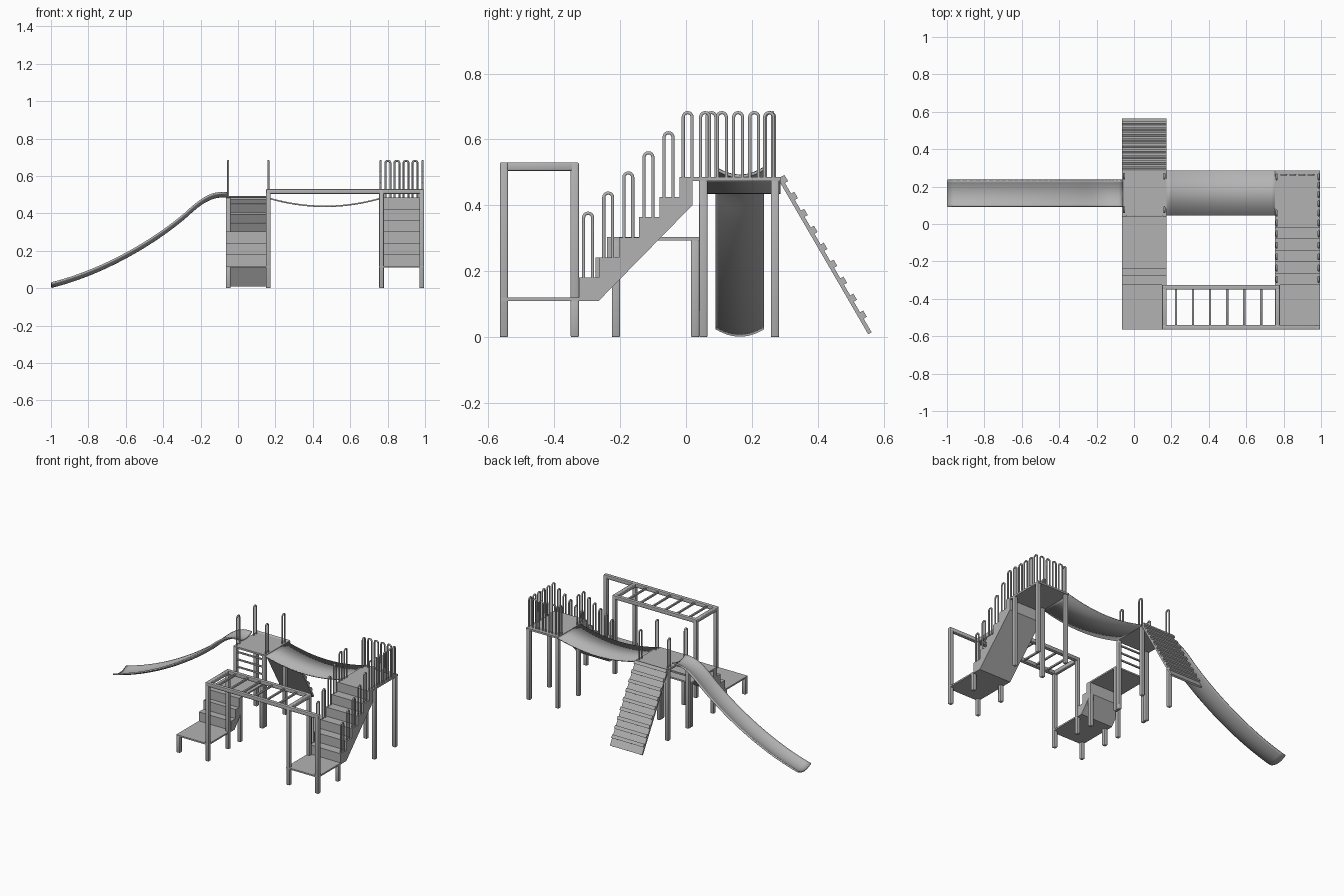
import bpy, bmesh, math
from mathutils import Vector
from mathutils.geometry import interpolate_bezier

if "Cube" in bpy.data.objects:
    bpy.data.objects.remove(bpy.data.objects["Cube"], do_unlink=True)

GREY = (0.45, 0.45, 0.45, 1)
paint = bpy.data.materials.new("plain_grey")
paint.use_nodes = True
paint.diffuse_color = GREY
paint.node_tree.nodes["Principled BSDF"].inputs["Base Color"].default_value = GREY


def finish(name, bm, smooth=False):
    bmesh.ops.recalc_face_normals(bm, faces=bm.faces)
    mesh = bpy.data.meshes.new(name)
    bm.to_mesh(mesh)
    bm.free()
    mesh.materials.append(paint)
    obj = bpy.data.objects.new(name, mesh)
    bpy.context.collection.objects.link(obj)
    if smooth:
        bpy.ops.object.select_all(action='DESELECT')
        bpy.context.view_layer.objects.active = obj
        obj.select_set(True)
        bpy.ops.object.shade_smooth_by_angle(angle=math.radians(50))
    return obj


def box(name, xs, ys, zs, bevel=0):
    bm = bmesh.new()
    bmesh.ops.create_cube(bm, size=1)
    for v in bm.verts:
        v.co = [(a + b) / 2 + c * (b - a) for (a, b), c in zip((xs, ys, zs), v.co)]
    if bevel:
        bmesh.ops.bevel(bm, geom=bm.edges[:], offset=bevel, segments=2,
                        profile=0.5, affect='EDGES')
    return finish(name, bm, bevel > 0)


def extrude_side(name, outline, x0, x1):
    """Side outline in (y, z), pulled across x."""
    bm = bmesh.new()
    face = bm.faces.new([bm.verts.new((x0, y, z)) for y, z in outline])
    new = bmesh.ops.extrude_face_region(bm, geom=[face])["geom"]
    bmesh.ops.translate(bm, vec=(x1 - x0, 0, 0),
                        verts=[v for v in new if isinstance(v, bmesh.types.BMVert)])
    return finish(name, bm)


T = 0.0125  # half width of a post


def post(name, x, y, top):
    box(name, (x - T, x + T), (y - T, y + T), (0, top), 0.004)


def beam(name, a, b, r=T):
    lo = [min(p, q) - r for p, q in zip(a, b)]
    hi = [max(p, q) + r for p, q in zip(a, b)]
    box(name, *zip(lo, hi), r * 0.3)


def hoop(name, x, y, z, along_x=False):
    """Tall narrow upside-down U rail."""
    curve = bpy.data.curves.new(name, 'CURVE')
    curve.dimensions = '3D'
    curve.bevel_depth = 0.0055
    curve.bevel_resolution = 1
    curve.use_fill_caps = True
    half, height = 0.0135, 0.182
    pts = [(-half, 0)]
    pts += [(-half * math.cos(i * math.pi / 8), height + half * math.sin(i * math.pi / 8))
            for i in range(9)]
    pts += [(half, 0)]
    spline = curve.splines.new('POLY')
    spline.points.add(len(pts) - 1)
    for p, (u, w) in zip(spline.points, pts):
        p.co = (x + u, y, z + w, 1) if along_x else (x, y + u, z + w, 1)
    spline.use_smooth = True
    curve.materials.append(paint)
    bpy.context.collection.objects.link(bpy.data.objects.new(name, curve))


def stairs(name, x0, x1, edges, end, foot, base=0.12, rise=0.061):
    outline = [(edges[0], base - 0.01)]
    for i, y in enumerate(edges):
        outline += [(y, base + i * rise), (y, base + (i + 1) * rise)]
    top = base + len(edges) * rise
    outline += [(end, top), (end, top - 0.085), (foot, base - 0.01)]
    extrude_side(name, outline, x0, x1)


LX, RX = (-0.065, 0.175), (0.755, 0.995)   # left-hand and right-hand towers
LP, RP = (-0.0525, 0.1625), (0.7675, 0.9825)  # their post lines
FRONT, BACK = -0.5525, -0.3375
DECK = 0.486

# Decks
box("slide_tower_deck", LX, (0.045, 0.287), (DECK - 0.012, DECK))
box("hoop_tower_deck", RX, (-0.02, 0.287), (DECK - 0.012, DECK))
box("slide_side_low_deck", LX, (-0.565, -0.32), (0.11, 0.12))
box("hoop_side_low_deck", RX, (-0.565, -0.32), (0.11, 0.12))
box("middle_deck", LX, (-0.24, 0.042), (0.294, 0.304))

# Tower, middle deck and low deck posts
for x in LP + RP:
    for y in (0.0525, 0.27):
        post("tower_post", x, y, DECK - 0.002)
for x in LP:
    for y in (-0.2125, 0.0275):
        post("middle_deck_post", x, y, 0.3)
for y in (FRONT, BACK):
    post("low_deck_post", LP[0], y, 0.118)
post("low_deck_post", RP[1], BACK, 0.118)

# Stairs
stairs("hoop_tower_stairs", *RX, [-0.325 + 0.061 * i for i in range(6)], 0.02, -0.265)
stairs("middle_deck_stairs", *LX, [-0.325, -0.275, -0.24], -0.2, -0.285)

# Ladder rungs from the middle deck up to the slide tower
for z in (0.35, 0.4, 0.45):
    beam("ladder_rung", (LP[0], 0.05, z), (LP[1], 0.05, z), 0.005)

# Overhead bars
TOP = 0.5175
for x, y in ((LP[1], FRONT), (LP[1], BACK), (RP[0], FRONT), (RP[0], BACK), (RP[1], FRONT)):
    post("overhead_bar_post", x, y, TOP + T)
beam("overhead_front_rail", (LP[1], FRONT, TOP), (RP[1], FRONT, TOP))
beam("overhead_back_rail", (LP[1], BACK, TOP), (RP[0], BACK, TOP))
for x in (LP[1], RP[0]):
    beam("overhead_end_rail", (x, FRONT, TOP), (x, BACK, TOP))
for i in range(6):
    x = 0.225 + 0.091 * i
    beam("overhead_rung", (x, FRONT, TOP), (x, BACK, TOP), 0.006)

# Hoop rails
for x in (LP[0], LP[1]):
    for y in (0.077, 0.255):
        hoop("slide_tower_hoop", x, y, DECK)
for x in (RX[0] + 0.008, RX[1] - 0.008):
    for i in range(5):
        hoop("stair_hoop", x, -0.297 + 0.061 * i, 0.181 + 0.061 * i)
    for y in (0.005, 0.058, 0.252):
        hoop("hoop_tower_side_hoop", x, y, DECK)
for y in (0.109, 0.158, 0.207):
    hoop("hoop_tower_side_hoop", RX[1] - 0.008, y, DECK)
for i in range(4):
    hoop("hoop_tower_back_hoop", 0.801 + 0.0485 * i, 0.263, DECK, True)

# Sheets swept along x: sagging bridge and trough slide


def sheet(name, path, y0, y1, depth, thick, across):
    bm = bmesh.new()
    rows = []
    for x, z in path:
        row = []
        for j in range(across + 1):
            u = 2 * j / across - 1
            row.append(bm.verts.new((x, (y0 + y1) / 2 + u * (y1 - y0) / 2, z + depth * u * u)))
        rows.append(row)
    for a, b in zip(rows, rows[1:]):
        for j in range(across):
            bm.faces.new((a[j], a[j + 1], b[j + 1], b[j]))
    obj = finish(name, bm, True)
    mod = obj.modifiers.new("thickness", 'SOLIDIFY')
    mod.thickness = thick
    mod.offset = 0


span = [i / 24 for i in range(25)]
sheet("sagging_bridge",
      [(0.17 + 0.59 * t, 0.48 - 0.168 * t * (1 - t)) for t in span], 0.045, 0.287, 0, 0.008, 1)

upper = [Vector(p) for p in ((-0.06, 0.488), (-0.14, 0.498), (-0.2, 0.455), (-0.28, 0.38))]
lower = [Vector(p) for p in ((-0.28, 0.38), (-0.45, 0.235), (-0.72, 0.075), (-0.998, 0.006))]
path = interpolate_bezier(*upper, 12)[:-1] + interpolate_bezier(*lower, 24)
sheet("trough_slide", [(p.x, p.y) for p in path], 0.092, 0.235, 0.022, 0.009, 12)

# Climbing ramp with cleats
head, foot = Vector((0.284, 0.484)), Vector((0.558, 0.012))
run = (foot - head).normalized()
out = Vector((-run.y, run.x))


def ramp_strip(name, a, b, low, high):
    extrude_side(name, [a + out * low, b + out * low, b + out * high, a + out * high], *LX)


ramp_strip("climbing_ramp", head, foot, -0.006, 0.006)
for i in range(9):
    mid = head.lerp(foot, 0.02 + 0.109 * i)
    ramp_strip("ramp_cleat", mid - run * 0.011, mid + run * 0.011, 0.005, 0.017)
